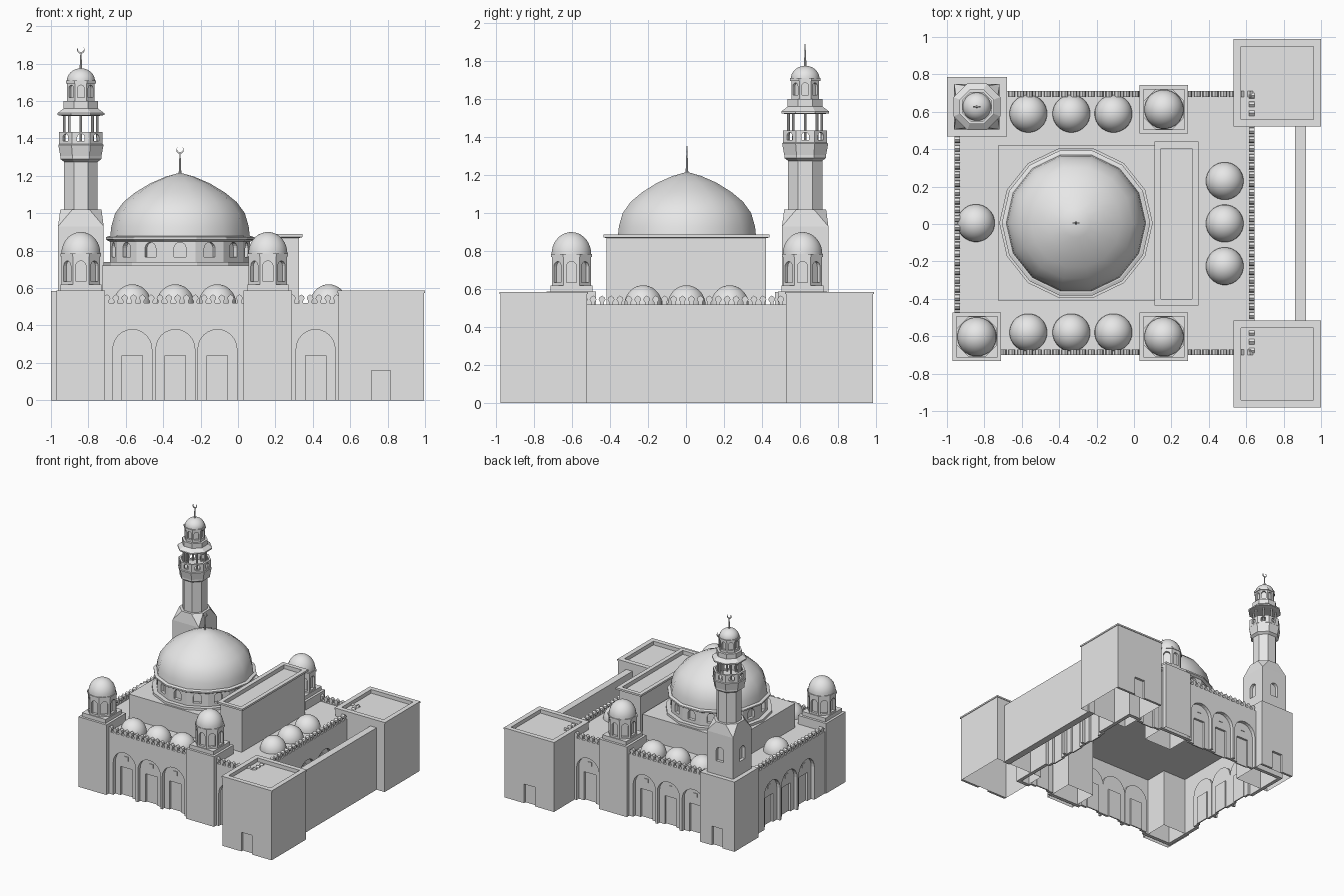
import bpy, bmesh
from math import sin, cos, pi, radians
from mathutils import Vector

cube = bpy.data.objects.get("Cube")
if cube:
    bpy.data.objects.remove(cube, do_unlink=True)

stone = bpy.data.materials.new("pale_stone")
stone.use_nodes = True
stone.diffuse_color = (0.8, 0.8, 0.8, 1)
stone.node_tree.nodes["Principled BSDF"].inputs["Base Color"].default_value = (0.8, 0.8, 0.8, 1)


def finish(bm, name, smooth=False):
    bmesh.ops.remove_doubles(bm, verts=bm.verts, dist=1e-5)
    mesh = bpy.data.meshes.new(name)
    for f in bm.faces:
        f.smooth = smooth
    bm.to_mesh(mesh)
    bm.free()
    mesh.materials.append(stone)
    obj = bpy.data.objects.new(name, mesh)
    bpy.context.scene.collection.objects.link(obj)
    return obj


def loft(name, rings, bottom=False, top=True, smooth=False):
    """Skin a stack of equal point rings, counter-clockwise from above."""
    bm = bmesh.new()
    loops = [[bm.verts.new(p) for p in ring] for ring in rings]
    n = len(rings[0])
    for a, b in zip(loops, loops[1:]):
        for i in range(n):
            j = (i + 1) % n
            bm.faces.new((a[i], a[j], b[j], b[i]))
    if bottom:
        bm.faces.new(loops[0][::-1])
    if top:
        bm.faces.new(loops[-1])
    return finish(bm, name, smooth)


def rect(x0, x1, y0, y1, inset, z):
    i = inset
    return [(x0 + i, y0 + i, z), (x1 - i, y0 + i, z), (x1 - i, y1 - i, z), (x0 + i, y1 - i, z)]


def block(name, x0, x1, y0, y1, profile, bottom=False):
    return loft(name, [rect(x0, x1, y0, y1, i, z) for i, z in profile], bottom)


def ring(x, y, r, z, n):
    """Regular polygon with apothem r and one side facing the front."""
    r /= cos(pi / n)
    angles = [-pi / 2 + (k + 0.5) * 2 * pi / n for k in range(n)]
    return [(x + r * cos(a), y + r * sin(a), z) for a in angles]


def turned(name, x, y, profile, n=8, bottom=True):
    return loft(name, [ring(x, y, r, z, n) for r, z in profile], bottom)


def dome(name, x, y, z, r, h, n=24, power=1.0, steps=9):
    rings = []
    for k in range(steps + 1):
        t = k / steps * pi / 2
        rings.append(ring(x, y, max(r * cos(t) ** power, 1e-6), z + h * sin(t), n))
    return loft(name, rings, top=False, smooth=True)


def arch(c, w, z0, z1, steps=12):
    return [(c - w, z0)] + [(c - w * cos(pi * k / steps), z1 - w + w * sin(pi * k / steps))
                            for k in range(steps + 1)] + [(c + w, z0)]


def door(c, w, h):
    return [(c - w, 0), (c - w, h), (c + w, h), (c + w, 0)]


def plate(name, pts, axis, d, thick):
    """Extrude a (u, z) outline standing along one axis at depth d."""
    bm = bmesh.new()
    put = (lambda u, e, z: (u, e, z)) if axis == "x" else (lambda u, e, z: (e, u, z))
    a = [bm.verts.new(put(u, d, z)) for u, z in pts]
    b = [bm.verts.new(put(u, d + thick, z)) for u, z in pts]
    bm.faces.new(a)
    bm.faces.new(b[::-1])
    for i in range(len(a)):
        j = (i + 1) % len(a)
        bm.faces.new((a[j], a[i], b[i], b[j]))
    bmesh.ops.recalc_face_normals(bm, faces=bm.faces)
    return finish(bm, name)


def cut_windows(obj, x, y, r, n, w, z0, z1, depth):
    """Cut one arched niche into each side of an n-sided drum."""
    bm = bmesh.new()
    for k in range(n):
        a = -pi / 2 + k * 2 * pi / n
        out, side = Vector((cos(a), sin(a), 0)), Vector((-sin(a), cos(a), 0))
        rows = [[bm.verts.new(Vector((x, y, z)) + out * e + side * u)
                 for u, z in arch(0, w, z0, z1, 8)[1:-1] + [(w, z0), (-w, z0)]]
                for e in (r - depth, r + 0.01)]
        for i in range(len(rows[0])):
            j = (i + 1) % len(rows[0])
            bm.faces.new((rows[0][i], rows[0][j], rows[1][j], rows[1][i]))
        bm.faces.new(rows[0])
        bm.faces.new(rows[1])
    bmesh.ops.recalc_face_normals(bm, faces=bm.faces)
    cutter = finish(bm, "window_cutter")
    mod = obj.modifiers.new("windows", "BOOLEAN")
    mod.operation, mod.solver, mod.object = "DIFFERENCE", "EXACT", cutter
    graph = bpy.context.evaluated_depsgraph_get()
    mesh = bpy.data.meshes.new_from_object(obj.evaluated_get(graph))
    obj.modifiers.clear()
    obj.data = mesh
    bpy.data.objects.remove(cutter, do_unlink=True)


def finial(name, x, y, z, h):
    turned(name + "_pole", x, y, [(0.008, z - 0.02), (0.006, z + h * 0.3), (0.003, z + h)], 8)
    angles = [radians(-215 + 15 * k) for k in range(18)]
    zc = z + h + 0.018
    outer = [(x + 0.02 * cos(a), zc + 0.02 * sin(a)) for a in angles]
    inner = [(x + 0.016 * cos(a), zc + 0.005 + 0.016 * sin(a)) for a in angles[::-1]]
    plate(name + "_crescent", outer + inner, "x", y - 0.003, 0.006)


# Crenellated walls with arched alcoves
WALL, ROOF = 0.03, 0.52


def wall(name, axis, d, s, u0, u1, arches):
    pts = [(u0, 0)]
    for c in arches:
        pts += arch(c, 0.104, 0, 0.378)
    pts += [(u1, 0), (u1, ROOF)]
    count = round((u1 - u0) / 0.047)
    step = (u1 - u0) / count
    merlon = [(0.010, 0), (0.010, 0.012), (0.018, 0.024), (0.014, 0.036), (0, 0.046)]
    for k in range(count):
        c = u1 - (k + 0.5) * step
        pts += [(c + du, ROOF + dz) for du, dz in merlon]
        pts += [(c - du, ROOF + dz) for du, dz in merlon[-2::-1]]
    pts.append((u0, ROOF))
    plate(name, pts, axis, d, s * WALL)
    for c in arches:
        back = arch(c, 0.112, 0, 0.386)
        plate(name + "_alcove", back[:1] + back[1:-1] + back[-1:] + door(c, 0.055, 0.24)[::-1],
              axis, d + s * WALL, s * 0.02)
        plate(name + "_door", door(c, 0.06, 0.245), axis, d + s * (WALL + 0.018), s * 0.01)
        square = [(c + a * 0.018, 0.32 + b * 0.016) for a, b in ((-1, -1), (1, -1), (1, 1), (-1, 1))]
        plate(name + "_window", square, axis, d + s * (WALL - 0.005), s * 0.006)


long_side, short_side = (-0.565, -0.335, -0.11, 0.415), (-0.228, 0, 0.228)
wall("front_wall", "x", -0.70, 1, -0.96, 0.645, long_side)
wall("back_wall", "x", 0.71, -1, -0.96, 0.645, long_side)
wall("left_end_wall", "y", -0.96, 1, -0.70, 0.71, short_side)
wall("right_end_wall", "y", 0.645, -1, -0.70, 0.71, short_side)
block("roof", -0.94, 0.63, -0.68, 0.69, [(0, 0.50), (0, 0.515)], True)

# Small roof domes
for x in long_side[:3]:
    for y in (-0.58, 0.59):
        dome("roof_dome", x, y, 0.515, 0.1, 0.105)
for y in (-0.225, 0.003, 0.23):
    dome("roof_dome", 0.485, y, 0.515, 0.1, 0.105)
dome("roof_dome", -0.845, 0.005, 0.515, 0.1, 0.105)

# Corner towers with windowed drums
for x, y in ((-0.84, -0.603), (0.16, -0.603), (0.16, 0.613)):
    block("tower", x - 0.13, x + 0.13, y - 0.13, y + 0.13,
          [(0, 0), (0, 0.588), (0.02, 0.588), (0.02, 0.62)])
    drum = turned("tower_drum", x, y, [(0.103, 0.615), (0.103, 0.775)])
    cut_windows(drum, x, y, 0.103, 8, 0.027, 0.635, 0.745, 0.02)
    turned("tower_cornice", x, y, [(0.108, 0.77), (0.108, 0.785)])
    dome("tower_dome", x, y, 0.785, 0.104, 0.115)

# Large end blocks joined by a wall
for y0, y1, face, s in ((-0.975, -0.52, -0.975, 1), (0.525, 0.985, 0.985, -1)):
    x0, x1 = 0.537, 0.995
    block("end_block", x0, x1, y0 + 0.02 * (s > 0), y1 - 0.02 * (s < 0), [(0, 0), (0, 0.54)])
    plate("end_block_face", [(x0, 0)] + door(0.765, 0.05, 0.16) + [(x1, 0), (x1, 0.54), (x0, 0.54)],
          "x", face, s * 0.02)
    block("end_block_rim", x0, x1, y0, y1, [(0, 0.54), (0, 0.573), (-0.005, 0.573),
                                            (-0.005, 0.586), (0.035, 0.586), (0.035, 0.555)])
block("joining_wall", 0.862, 0.92, -0.53, 0.535, [(0, 0), (0, 0.52)], True)

# Prayer hall, entrance slab and main dome
cx, cy = -0.31, 0.005
block("hall_base", -0.727, 0.112, -0.41, 0.42, [(0, 0.51), (0, 0.72)])
block("entrance_slab", 0.11, 0.345, -0.435, 0.44, [(0.018, 0.51), (0.018, 0.868), (0, 0.872),
      (0, 0.888), (0.035, 0.888), (0.035, 0.855)])
turned("drum_base", cx, cy, [(0.4, 0.71), (0.4, 0.74)], 14)
drum = turned("main_drum", cx, cy, [(0.365, 0.73), (0.365, 0.865)], 14)
cut_windows(drum, cx, cy, 0.365, 14, 0.032, 0.765, 0.845, 0.025)
turned("drum_cornice", cx, cy, [(0.37, 0.85), (0.387, 0.86), (0.387, 0.872), (0.37, 0.878)], 14)
profile = [(0.364, 0.875), (0.358, 0.93), (0.338, 1.0), (0.295, 1.06), (0.235, 1.11),
           (0.155, 1.16), (0.075, 1.195), (1e-6, 1.217)]
loft("main_dome", [ring(cx, cy, r, z, 14) for r, z in profile], top=False, smooth=True)
finial("main_finial", cx, cy, 1.21, 0.11)

# Minaret
mx, my = -0.84, 0.627
block("minaret_base", mx - 0.16, mx + 0.16, my - 0.158, my + 0.138, [(0, 0), (0, 0.585)])
plate("minaret_base_face", [(mx - 0.16, 0)] + door(mx, 0.05, 0.16) +
      [(mx + 0.16, 0), (mx + 0.16, 0.585), (mx - 0.16, 0.585)], "x", my + 0.158, -0.02)
bm = bmesh.new()
for r, z, n in ((0.122, 0.58, 4), (0.122, 0.93, 4), (0.11, 1.02, 8)):
    for p in ring(mx, my, r, z, n):
        bm.verts.new(p)
bmesh.ops.convex_hull(bm, input=bm.verts)
bmesh.ops.recalc_face_normals(bm, faces=bm.faces)
lower = finish(bm, "minaret_lower_shaft")
cut_windows(lower, mx, my, 0.122, 4, 0.035, 0.7, 0.82, 0.025)
turned("minaret_shaft", mx, my, [(0.09, 1.0), (0.09, 1.3)])
balcony = turned("minaret_balcony", mx, my, [(0.09, 1.275), (0.11, 1.29), (0.11, 1.305),
                 (0.121, 1.365), (0.116, 1.37), (0.116, 1.435), (0.1, 1.435), (0.1, 1.375)])
cut_windows(balcony, mx, my, 0.116, 8, 0.02, 1.385, 1.425, 0.03)
for k in range(8):
    a = k * pi / 4
    turned("balcony_column", mx + 0.088 * cos(a), my + 0.088 * sin(a),
           [(0.007, 1.37), (0.007, 1.53)])
turned("minaret_eave", mx, my, [(0.095, 1.52), (0.125, 1.525), (0.125, 1.535),
                                (0.092, 1.56), (0.092, 1.6)])
upper = turned("minaret_upper_drum", mx, my, [(0.073, 1.59), (0.073, 1.705)])
cut_windows(upper, mx, my, 0.073, 8, 0.018, 1.62, 1.685, 0.015)
turned("minaret_cornice", mx, my, [(0.08, 1.695), (0.08, 1.71)])
dome("minaret_dome", mx, my, 1.708, 0.075, 0.067)
finial("minaret_finial", mx, my, 1.77, 0.085)
